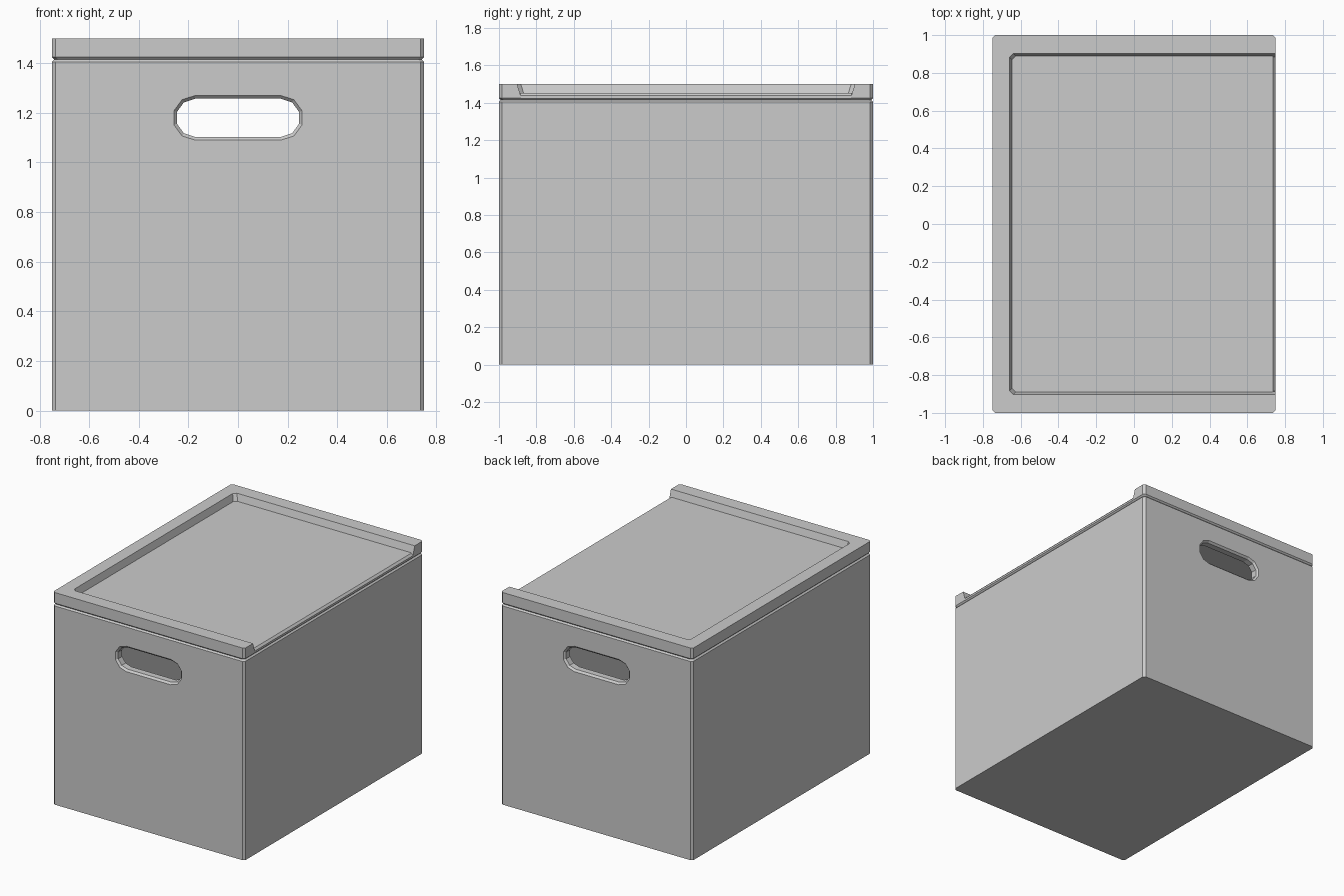
import bpy, bmesh, math

if "Cube" in bpy.data.objects:
    bpy.data.objects.remove(bpy.data.objects["Cube"])


def rect(x0, x1, y, c, z):
    """Rectangle loop with chamfered corners."""
    p = [(x1 - c, -y), (x1, -y + c), (x1, y - c), (x1 - c, y),
         (x0 + c, y), (x0, y - c), (x0, -y + c), (x0 + c, -y)]
    return [(a, b, z) for a, b in p]


def loft(name, loops):
    """Skin a stack of equal-length loops and cap both ends."""
    bm = bmesh.new()
    rings = [[bm.verts.new(p) for p in l] for l in loops]
    n = len(rings[0])
    for a, b in zip(rings, rings[1:]):
        for i in range(n):
            j = (i + 1) % n
            bm.faces.new((a[i], a[j], b[j], b[i]))
    bm.faces.new(rings[0][::-1])
    bm.faces.new(rings[-1])
    bmesh.ops.recalc_face_normals(bm, faces=bm.faces[:])
    me = bpy.data.meshes.new(name)
    bm.to_mesh(me)
    bm.free()
    ob = bpy.data.objects.new(name, me)
    bpy.context.collection.objects.link(ob)
    return ob


# Hollow box body with chamfered vertical edges and top edge
W = 0.07
body = loft("box_body", [
    rect(-0.75, 0.75, 1, 0.015, 0),
    rect(-0.75, 0.75, 1, 0.015, 1.405),
    rect(-0.74, 0.74, 0.99, 0.012, 1.415),
    rect(-0.75 + W, 0.75 - W, 1 - W, 0.003, 1.415),
    rect(-0.75 + W, 0.75 - W, 1 - W, 0.003, 0.07)])


# Hand holes through the front and back walls, chamfered on both faces
def slot(y, r):
    pts = []
    for side, start in ((1, -90), (-1, 90)):
        for k in range(6):
            a = math.radians(start + 36 * k)
            pts.append((side * 0.173 + r * math.cos(a), y, 1.18 + r * math.sin(a)))
    return pts


half = [(1.01, 0.1), (0.987, 0.077), (1 - W + 0.013, 0.077), (1 - W - 0.01, 0.1)]
cutter = loft("hand_hole_cutter",
              [slot(-y, r) for y, r in half] + [slot(y, r) for y, r in half[::-1]])
cutter.hide_render = True
cutter.hide_viewport = True
cutter.display_type = 'WIRE'
mod = body.modifiers.new("hand_holes", 'BOOLEAN')
mod.object = cutter
mod.operation = 'DIFFERENCE'
mod.solver = 'EXACT'


# U-shaped lid rail, open on +x, with sloping inner walls
def rail(z, inset, iy, ix):
    x, y, c = 0.75 - inset, 1 - inset, 0.015
    right = [(x, iy), (x, y - c), (x - c, y), (-x + c, y), (-x, y - c)]
    inner = [(ix, -iy + 0.02), (ix + 0.02, -iy)]
    p = right + [(a, -b) for a, b in right[::-1]]
    p += inner[::-1] + [(a, -b) for a, b in inner]
    return [(a, b, z) for a, b in p]


loft("lid_rail", [rail(1.415, 0.01, 0.877, -0.635),
                  rail(1.425, 0, 0.88, -0.638),
                  rail(1.5, 0, 0.903, -0.66)])

# Sliding lid panel with chamfered pull edge
loft("sliding_lid", [rect(-0.65, 0.74, 0.885, 0.004, 1.415),
                     rect(-0.65, 0.75, 0.885, 0.004, 1.424),
                     rect(-0.65, 0.75, 0.889, 0.004, 1.438),
                     rect(-0.65, 0.737, 0.889, 0.004, 1.452)])
